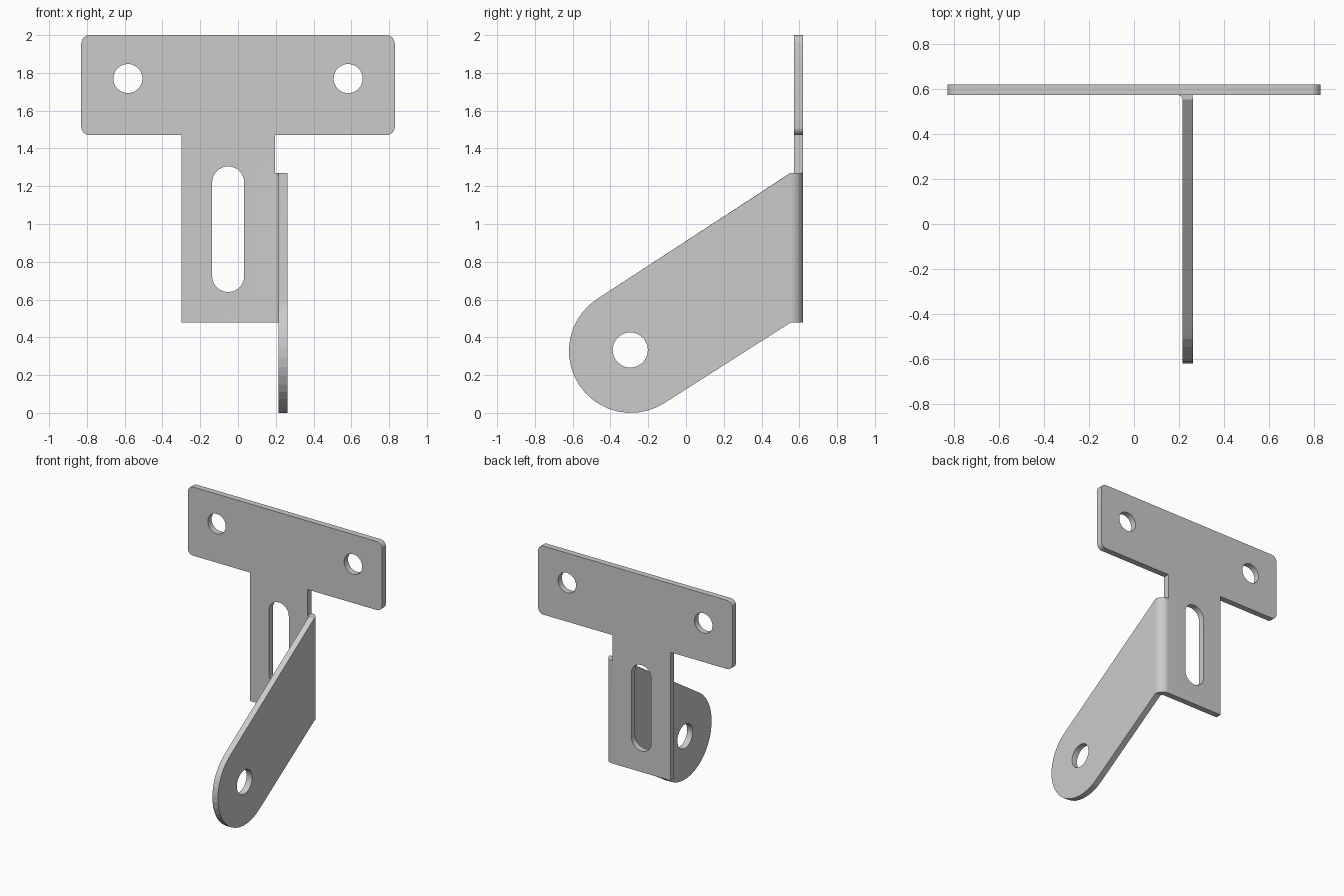
import bpy, bmesh
from math import pi, sin, cos, atan2, acos, hypot

if "Cube" in bpy.data.objects:
    bpy.data.objects.remove(bpy.data.objects["Cube"])

T = 0.047                      # sheet thickness
R = 0.0435                     # mid-sheet bend radius
BEND_X, BEND_Y = 0.195, 0.553  # bend axis
L = R * pi / 2                 # bend length when unfolded
ARM_U = BEND_X + L
TOP, BOTTOM = 1.27, 0.478      # bend height range
STEPS = 16


def arc(cx, cz, r, a0, a1, n):
    return [(cx + r * cos(a0 + (a1 - a0) * i / n),
             cz + r * sin(a0 + (a1 - a0) * i / n)) for i in range(n + 1)]


def circle(cx, cz, r, n=36):
    return arc(cx, cz, r, 0, 2 * pi, n)[:-1]


def unfold(pts):
    """Arm (y, z) points to flat sheet coordinates."""
    return [(ARM_U + BEND_Y - y, z) for y, z in pts]


# Arm outline: rounded end joined by tangent lines to the bend
cy, cz, r = -0.292, 0.328, 0.328


def tangent(z, side):
    dy, dz = BEND_Y - cy, z - cz
    return atan2(dz, dy) + side * acos(r / hypot(dy, dz))


arm = unfold([(BEND_Y, TOP)]
             + arc(cy, cz, r, tangent(TOP, 1), tangent(BOTTOM, -1) + 2 * pi, 20)
             + [(BEND_Y, BOTTOM)])

# Whole bracket as a flat pattern
W, Z0, Z1, C = 0.83, 1.47, 2.0, 0.045
outline = ([(BEND_X, TOP)] + arm + [(BEND_X, BOTTOM), (-0.30, BOTTOM), (-0.30, Z0)]
           + arc(-W + C, Z0 + C, C, -pi / 2, -pi, 6)
           + arc(-W + C, Z1 - C, C, pi, pi / 2, 6)
           + arc(W - C, Z1 - C, C, pi / 2, 0, 6)
           + arc(W - C, Z0 + C, C, 0, -pi / 2, 6)
           + [(BEND_X, Z0)])
slot = arc(-0.052, 1.22, 0.085, 0, pi, 16) + arc(-0.052, 0.725, 0.085, pi, 2 * pi, 16)
holes = [circle(-0.583, 1.77, 0.077), circle(0.583, 1.77, 0.077), slot,
         unfold(circle(-0.295, 0.333, 0.093))]

bm = bmesh.new()
for loop in [outline] + holes:
    vs = [bm.verts.new((u, 0, z)) for u, z in loop]
    for a, b in zip(vs, vs[1:] + vs[:1]):
        bm.edges.new((a, b))
bmesh.ops.triangle_fill(bm, use_beauty=True, use_dissolve=False, edges=bm.edges[:],
                        normal=(0, -1, 0))

# Cut bend lines below the relief notch, then fold the arm forward
for i in range(STEPS + 1):
    faces = [f for f in bm.faces if f.calc_center_median().z < Z0]
    geom = set(faces)
    for f in faces:
        geom.update(f.edges)
        geom.update(f.verts)
    bmesh.ops.bisect_plane(bm, geom=list(geom), dist=1e-5,
                           plane_co=(BEND_X + L * i / STEPS, 0, 0), plane_no=(1, 0, 0))
for v in bm.verts:
    u, z = v.co.x, v.co.z
    if u <= BEND_X + 1e-5 or z > Z0 - 1e-4:
        v.co.y = BEND_Y + R
    elif u < ARM_U:
        a = (u - BEND_X) / R
        v.co = (BEND_X + R * sin(a), BEND_Y + R * cos(a), z)
    else:
        v.co = (BEND_X + R, BEND_Y - (u - ARM_U), z)
bmesh.ops.recalc_face_normals(bm, faces=bm.faces[:])

mesh = bpy.data.meshes.new("bent_bracket")
bm.to_mesh(mesh)
bm.free()
obj = bpy.data.objects.new("bent_bracket", mesh)
bpy.context.collection.objects.link(obj)
bpy.context.view_layer.objects.active = obj
obj.select_set(True)

# Sheet thickness, smooth bend
mod = obj.modifiers.new("thickness", 'SOLIDIFY')
mod.thickness = T
mod.offset = 0
mod.use_even_offset = True
bpy.ops.object.modifier_apply(modifier=mod.name)
bpy.ops.object.shade_smooth_by_angle(angle=8.5 * pi / 180)
